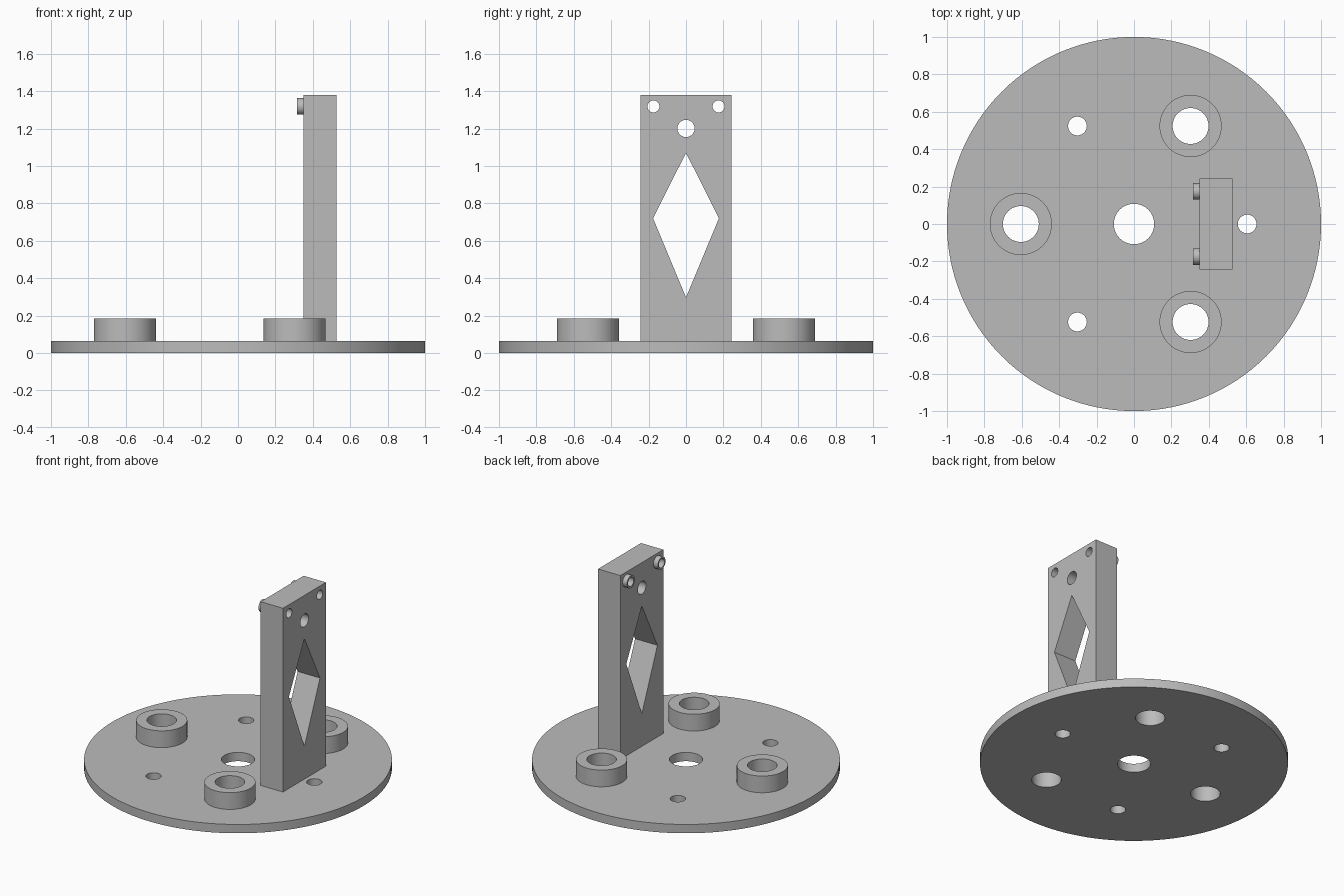
import bpy
import bmesh
from math import cos, sin, pi, radians
from mathutils import Matrix

cube = bpy.data.objects.get("Cube")
if cube:
    bpy.data.objects.remove(cube, do_unlink=True)

GREY = 0.5
grey = bpy.data.materials.new("plain grey")
grey.use_nodes = True
grey.diffuse_color = (GREY, GREY, GREY, 1)
grey.node_tree.nodes["Principled BSDF"].inputs["Base Color"].default_value = (GREY, GREY, GREY, 1)

# Local axes to world: flat on the ground, or upright with thickness along x
FLAT = Matrix.Identity(4)
UPRIGHT = Matrix(((0, 0, 1, 0), (1, 0, 0, 0), (0, 1, 0, 0), (0, 0, 0, 1)))


def circle(centre, radius, sides=64):
    return [(centre[0] + radius * cos(2 * pi * i / sides),
             centre[1] + radius * sin(2 * pi * i / sides)) for i in range(sides)]


def polar(radius, degrees):
    return radius * cos(radians(degrees)), radius * sin(radians(degrees))


def plate(name, outlines, low, high, axes=FLAT):
    """Extrude an outline, with the following outlines as holes, from low to high."""
    curve = bpy.data.curves.new(name, 'CURVE')
    curve.dimensions = '2D'
    curve.fill_mode = 'BOTH'
    curve.extrude = (high - low) / 2
    for points in outlines:
        spline = curve.splines.new('POLY')
        spline.points.add(len(points) - 1)
        for point, (u, v) in zip(spline.points, points):
            point.co = (u, v, 0, 1)
        spline.use_cyclic_u = True
    helper = bpy.data.objects.new(name + " outline", curve)
    bpy.context.collection.objects.link(helper)
    evaluated = helper.evaluated_get(bpy.context.evaluated_depsgraph_get())
    mesh = bpy.data.meshes.new_from_object(evaluated)
    bpy.data.objects.remove(helper, do_unlink=True)
    bpy.data.curves.remove(curve)

    # Weld the caps to the walls and place the part
    bm = bmesh.new()
    bm.from_mesh(mesh)
    bmesh.ops.remove_doubles(bm, verts=bm.verts, dist=0.0001)
    bm.transform(axes @ Matrix.Translation((0, 0, (low + high) / 2)))
    bmesh.ops.recalc_face_normals(bm, faces=bm.faces)
    bmesh.ops.dissolve_limit(bm, angle_limit=0.01, verts=bm.verts, edges=bm.edges)
    bm.to_mesh(mesh)
    bm.free()
    mesh.materials.clear()
    mesh.materials.append(grey)
    part = bpy.data.objects.new(name, mesh)
    bpy.context.collection.objects.link(part)
    bpy.ops.object.select_all(action='DESELECT')
    part.select_set(True)
    bpy.context.view_layer.objects.active = part
    bpy.ops.object.shade_smooth_by_angle(angle=radians(30))
    return part


BASE_TOP = 0.063
RING = 0.605
boss_centres = [polar(RING, a) for a in (60, 180, 300)]
bolt_centres = [polar(RING, a) for a in (0, 120, 240)]

# Round base with centre, boss and bolt holes
holes = [circle((0, 0), 0.108)]
holes += [circle(c, 0.096) for c in boss_centres]
holes += [circle(c, 0.05, 48) for c in bolt_centres]
plate("base_plate", [circle((0, 0), 1, 128)] + holes, 0, BASE_TOP)

# Raised rings around the large holes
for i, c in enumerate(boss_centres, 1):
    plate(f"base_boss_{i}", [circle(c, 0.166), circle(c, 0.096)], BASE_TOP, 0.183)

# Upright post with a diamond window and three round holes
POST_INNER, POST_OUTER = 0.35, 0.527
eyelets = {"left": (0.174, 1.318), "right": (-0.174, 1.318)}
rectangle = [(-0.243, BASE_TOP), (0.243, BASE_TOP), (0.243, 1.38), (-0.243, 1.38)]
diamond = [(0, 0.297), (0.176, 0.72), (0, 1.07), (-0.176, 0.72)]
openings = [diamond, circle((0, 1.2), 0.046, 48)]
openings += [circle(c, 0.032, 48) for c in eyelets.values()]
plate("upright_post", [rectangle] + openings, POST_INNER, POST_OUTER, UPRIGHT)

# Small collars on the inner face of the post
for side, c in (("back", eyelets["left"]), ("front", eyelets["right"])):
    plate(f"post_collar_{side}", [circle(c, 0.044, 48), circle(c, 0.032, 48)],
          0.315, POST_INNER, UPRIGHT)
